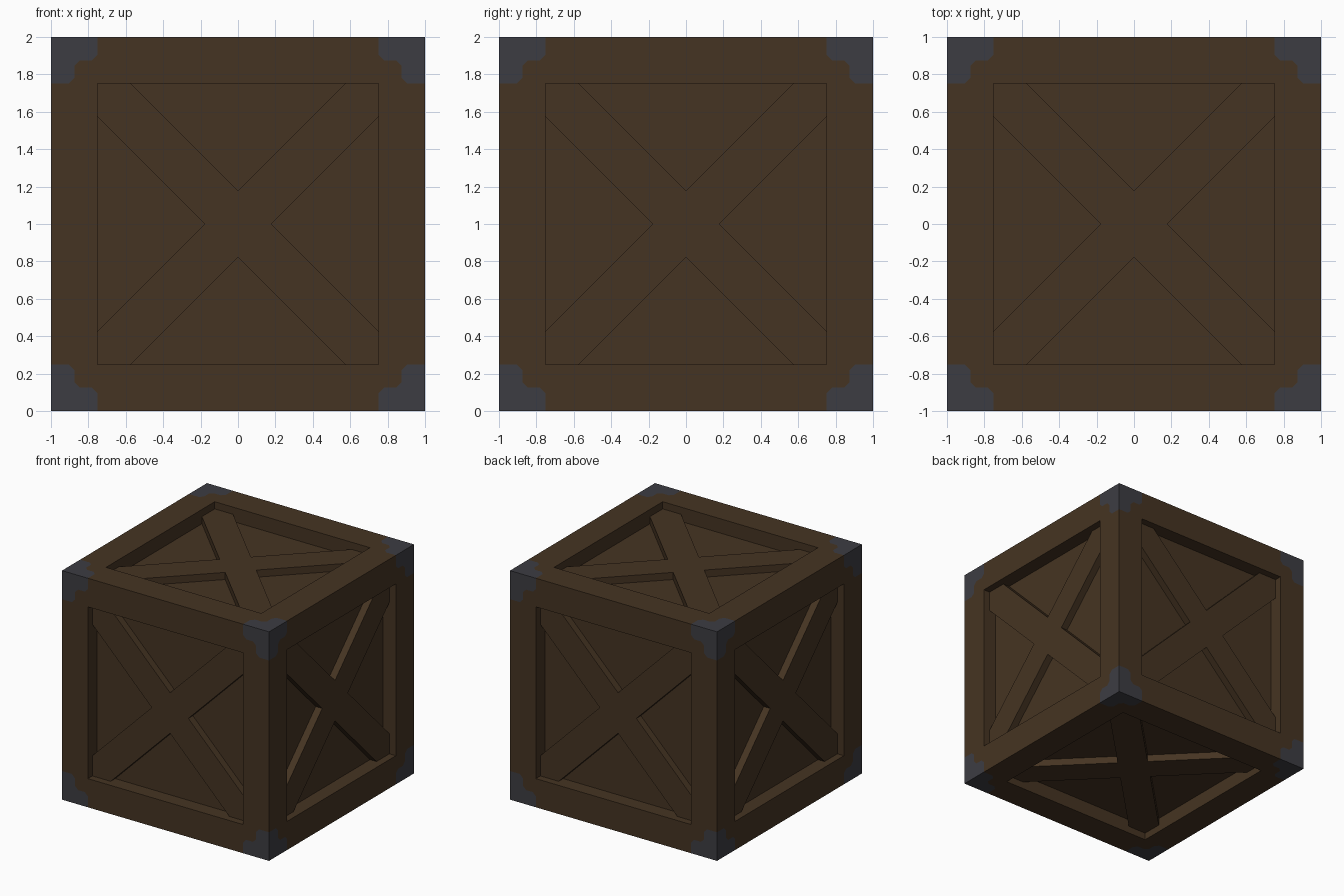
import bpy, bmesh
from math import pi
from mathutils import Matrix, Vector

cube = bpy.data.objects.get("Cube")
if cube:
    bpy.data.objects.remove(cube, do_unlink=True)

OPEN, PANEL, BRACE = 0.75, 0.875, 0.9375   # opening half-size, layer distances
STEP, CUT, ARM = 0.875, 0.03, 0.177        # bracket step, its chamfer, brace notch


def material(name, rgb):
    m = bpy.data.materials.new(name)
    m.use_nodes = True
    m.diffuse_color = (*rgb, 1)
    m.node_tree.nodes["Principled BSDF"].inputs["Base Color"].default_value = (*rgb, 1)
    return m


wood = material("dark_wood", (0.060, 0.034, 0.016))
iron = material("dark_iron", (0.046, 0.046, 0.055))

# The six outward directions of the crate
SIDES = [Matrix.Rotation(i * pi / 2, 4, 'X') for i in range(4)]
SIDES += [Matrix.Rotation(s * pi / 2, 4, 'Y') for s in (1, -1)]
TURNS = [Matrix.Rotation(i * pi / 2, 4, 'Z') for i in range(4)]
LIFT = Matrix.Translation((0, 0, 1))


def part(name, mat, polygons, turns=TURNS):
    """Repeat flat polygons around each side, and on all six sides."""
    bm = bmesh.new()
    for side in SIDES:
        for turn in turns:
            for poly in polygons:
                bm.faces.new([bm.verts.new(LIFT @ side @ turn @ Vector(p)) for p in poly])
    bmesh.ops.remove_doubles(bm, verts=bm.verts, dist=0.0005)
    mesh = bpy.data.meshes.new(name)
    bm.to_mesh(mesh)
    bm.free()
    mesh.materials.append(mat)
    obj = bpy.data.objects.new(name, mesh)
    bpy.context.collection.objects.link(obj)
    return obj


def flat(points, z):
    return [(x, y, z) for x, y in points]


# Stepped outline of a corner bracket, from the crate edge to the diagonal
diag = STEP - CUT / 2
step = [(OPEN, 1), (OPEN, STEP + CUT), (OPEN + CUT, STEP), (STEP - CUT, STEP), (diag, diag)]
mirrored = [(y, x) for x, y in reversed(step[:-1])]

# Iron corner brackets, flush with the wood
part("corner_brackets", iron, [flat([(1, 1)] + step + mirrored, 1)])

# Outer frame boards with the walls of the opening
half = step + [(OPEN, OPEN)]
board = half + [(-x, y) for x, y in reversed(half)]
wall = [(-OPEN, OPEN, 1), (OPEN, OPEN, 1), (OPEN, OPEN, PANEL), (-OPEN, OPEN, PANEL)]
part("frame_boards", wood, [flat(reversed(board[::-1]), 1), wall[::-1]])

# Recessed panels
square = [(-OPEN, -OPEN), (OPEN, -OPEN), (OPEN, OPEN), (-OPEN, OPEN)]
part("recessed_panels", wood, [flat(square, PANEL)], TURNS[:1])

# Crossed braces: one arm per turn, with a side wall along each arm edge
end = OPEN - ARM
arm = [(0, 0), (ARM, 0), (OPEN, end), (OPEN, OPEN), (end, OPEN), (0, ARM)]


def edge_wall(a, b):
    return [(*a, PANEL), (*b, PANEL), (*b, BRACE), (*a, BRACE)]


part("cross_braces", wood,
     [flat(arm, BRACE), edge_wall(arm[1], arm[2]), edge_wall(arm[4], arm[5])])
